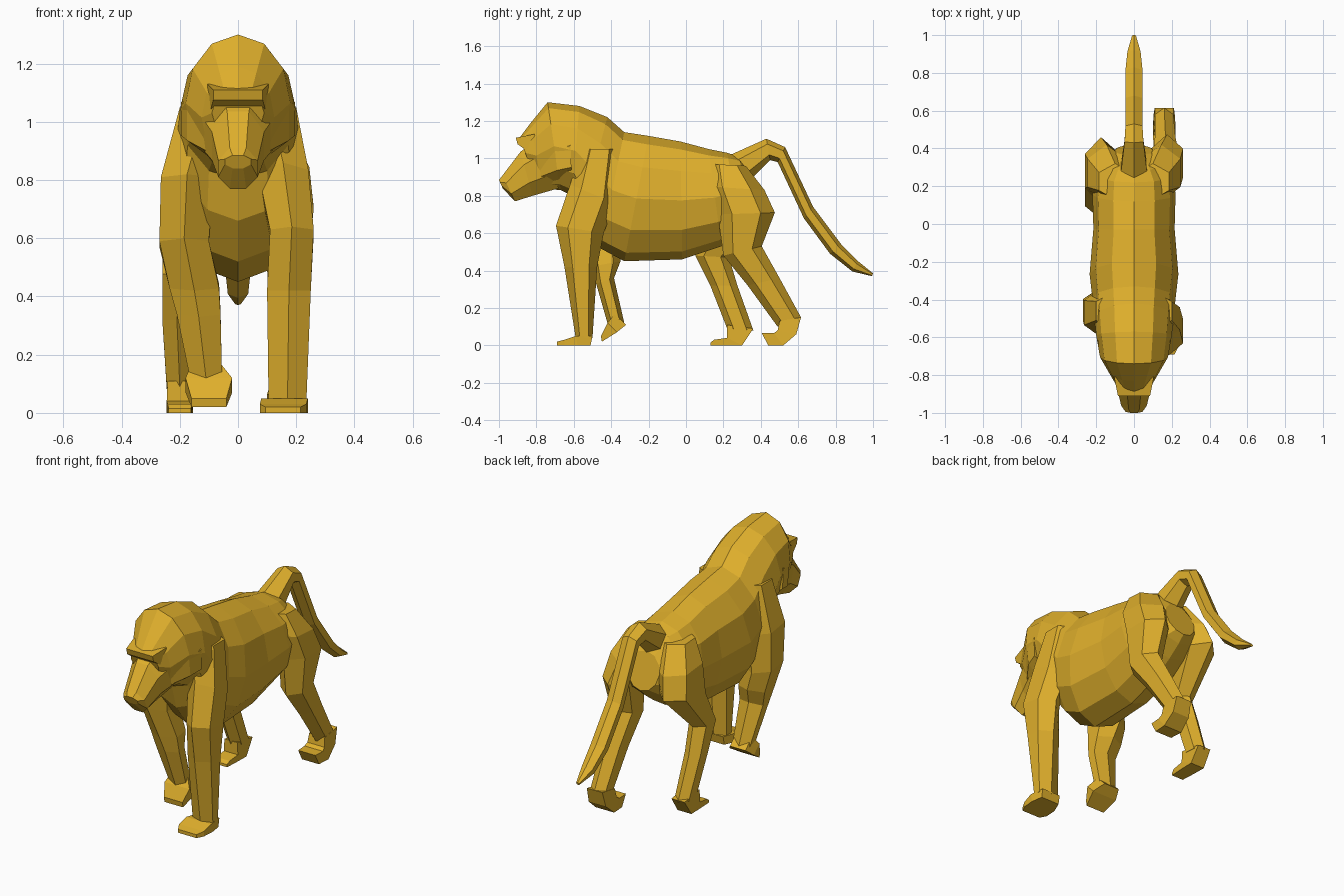
import bpy, bmesh, math

fur = bpy.data.materials.new("golden fur")
fur.diffuse_color = (0.74, 0.43, 0.025, 1)


def loft(name, rings, n=6, half=False):
    """Skin rings given as (y, z of one edge, y, z of opposite edge, x centre, half width)."""
    angs = [math.tau * (i + (0.5 if half else 0)) / n for i in range(n)]
    ms = max(abs(math.sin(a)) for a in angs)
    mc = max(abs(math.cos(a)) for a in angs)
    bm = bmesh.new()
    loops = []
    for y1, z1, y2, z2, x, w in rings:
        loop = []
        for a in angs:
            t = math.cos(a) / mc / 2
            loop.append(bm.verts.new((x + w * math.sin(a) / ms,
                                      (y1 + y2) / 2 + t * (y1 - y2),
                                      (z1 + z2) / 2 + t * (z1 - z2))))
        loops.append(loop)
    for a, b in zip(loops, loops[1:]):
        for i in range(n):
            j = (i + 1) % n
            bm.faces.new((a[i], a[j], b[j], b[i]))
    bm.faces.new(loops[0])
    bm.faces.new(loops[-1])
    bmesh.ops.recalc_face_normals(bm, faces=bm.faces)
    me = bpy.data.meshes.new(name)
    bm.to_mesh(me)
    bm.free()
    me.materials.append(fur)
    ob = bpy.data.objects.new(name, me)
    bpy.context.collection.objects.link(ob)
    return ob


# Maned head and torso, one skin from brow to rump
loft("body", [
    (-0.89, 1.11, -0.83, 0.95, 0, 0.09),
    (-0.83, 1.19, -0.77, 0.84, 0, 0.125),
    (-0.74, 1.30, -0.67, 0.83, 0, 0.18),
    (-0.57, 1.28, -0.61, 0.80, 0, 0.20),
    (-0.42, 1.22, -0.57, 0.66, 0, 0.21),
    (-0.33, 1.14, -0.46, 0.52, 0, 0.22),
    (-0.20, 1.12, -0.33, 0.45, 0, 0.235),
    (-0.03, 1.09, -0.02, 0.46, 0, 0.215),
    (0.12, 1.05, 0.19, 0.53, 0, 0.22),
    (0.22, 1.03, 0.30, 0.60, 0, 0.21),
    (0.28, 1.01, 0.38, 0.66, 0, 0.17),
    (0.36, 0.91, 0.42, 0.70, 0, 0.10)], 12)

# Cheek ruff filling the sides of the face
loft("cheek_ruff", [
    (-0.80, 1.05, -0.77, 0.84, 0, 0.11),
    (-0.71, 1.12, -0.68, 0.86, 0, 0.175),
    (-0.62, 1.15, -0.61, 0.87, 0, 0.195)], 8, True)

# Brow ridge over the eyes, and the long muzzle
loft("brow", [
    (-0.91, 1.11, -0.90, 1.075, 0, 0.085),
    (-0.81, 1.13, -0.79, 1.00, 0, 0.105)], 4, True)
loft("muzzle", [
    (-1.00, 0.885, -0.98, 0.84, 0, 0.045),
    (-0.98, 0.91, -0.915, 0.77, 0, 0.068),
    (-0.885, 1.035, -0.82, 0.80, 0, 0.09),
    (-0.80, 1.10, -0.68, 0.84, 0, 0.13)], 8, True)

# Planted front leg
loft("front_leg_right", [
    (-0.56, 1.05, -0.36, 1.05, 0.11, 0.09),
    (-0.62, 0.86, -0.38, 0.76, 0.155, 0.087),
    (-0.695, 0.64, -0.44, 0.60, 0.185, 0.075),
    (-0.65, 0.42, -0.475, 0.42, 0.175, 0.075),
    (-0.59, 0.04, -0.50, 0.04, 0.17, 0.065)], 6)
loft("front_foot_right", [
    (-0.50, 0.05, -0.51, 0.00, 0.17, 0.06),
    (-0.59, 0.05, -0.58, 0.00, 0.16, 0.08),
    (-0.65, 0.03, -0.65, 0.00, 0.155, 0.08),
    (-0.69, 0.02, -0.69, 0.00, 0.155, 0.06)], 4, True)

# Lifted front leg
loft("front_leg_left", [
    (-0.56, 1.05, -0.36, 1.05, -0.11, 0.09),
    (-0.60, 0.82, -0.34, 0.78, -0.175, 0.09),
    (-0.57, 0.60, -0.34, 0.56, -0.185, 0.085),
    (-0.51, 0.42, -0.35, 0.45, -0.15, 0.085),
    (-0.48, 0.33, -0.385, 0.36, -0.135, 0.075),
    (-0.42, 0.12, -0.33, 0.12, -0.11, 0.055)])
loft("front_foot_left", [
    (-0.38, 0.17, -0.32, 0.11, -0.11, 0.05),
    (-0.42, 0.12, -0.37, 0.07, -0.10, 0.08),
    (-0.455, 0.05, -0.45, 0.02, -0.10, 0.06)], 4, True)

# Trailing hind leg
loft("hind_leg_right", [
    (0.13, 0.97, 0.32, 0.96, 0.10, 0.085),
    (0.12, 0.85, 0.42, 0.83, 0.145, 0.10),
    (0.17, 0.70, 0.475, 0.71, 0.175, 0.085),
    (0.20, 0.48, 0.405, 0.53, 0.17, 0.07),
    (0.33, 0.32, 0.50, 0.36, 0.165, 0.055),
    (0.49, 0.10, 0.615, 0.15, 0.16, 0.048)])
loft("hind_foot_right", [
    (0.50, 0.13, 0.615, 0.15, 0.16, 0.05),
    (0.49, 0.08, 0.59, 0.06, 0.16, 0.055),
    (0.47, 0.065, 0.52, 0.00, 0.16, 0.06),
    (0.405, 0.065, 0.44, 0.00, 0.16, 0.055)], 4, True)

# Leading hind leg
loft("hind_leg_left", [
    (0.13, 0.97, 0.32, 0.96, -0.10, 0.085),
    (0.12, 0.85, 0.42, 0.82, -0.145, 0.10),
    (0.10, 0.66, 0.46, 0.70, -0.175, 0.085),
    (0.05, 0.48, 0.23, 0.47, -0.205, 0.055),
    (0.13, 0.32, 0.275, 0.32, -0.21, 0.05),
    (0.22, 0.09, 0.36, 0.08, -0.20, 0.045)])
loft("hind_foot_left", [
    (0.22, 0.11, 0.36, 0.09, -0.20, 0.042),
    (0.22, 0.04, 0.30, 0.00, -0.20, 0.045),
    (0.15, 0.03, 0.19, 0.00, -0.20, 0.042),
    (0.13, 0.015, 0.13, 0.00, -0.20, 0.038)], 4, True)

# Arched tail
loft("tail", [
    (0.24, 1.02, 0.34, 0.88, 0, 0.07),
    (0.43, 1.105, 0.45, 0.99, 0, 0.05),
    (0.53, 1.06, 0.49, 0.98, 0, 0.045),
    (0.68, 0.74, 0.63, 0.68, 0, 0.045),
    (0.83, 0.54, 0.77, 0.49, 0, 0.045),
    (0.92, 0.45, 0.89, 0.395, 0, 0.035),
    (1.00, 0.385, 0.995, 0.37, 0, 0.01)])
